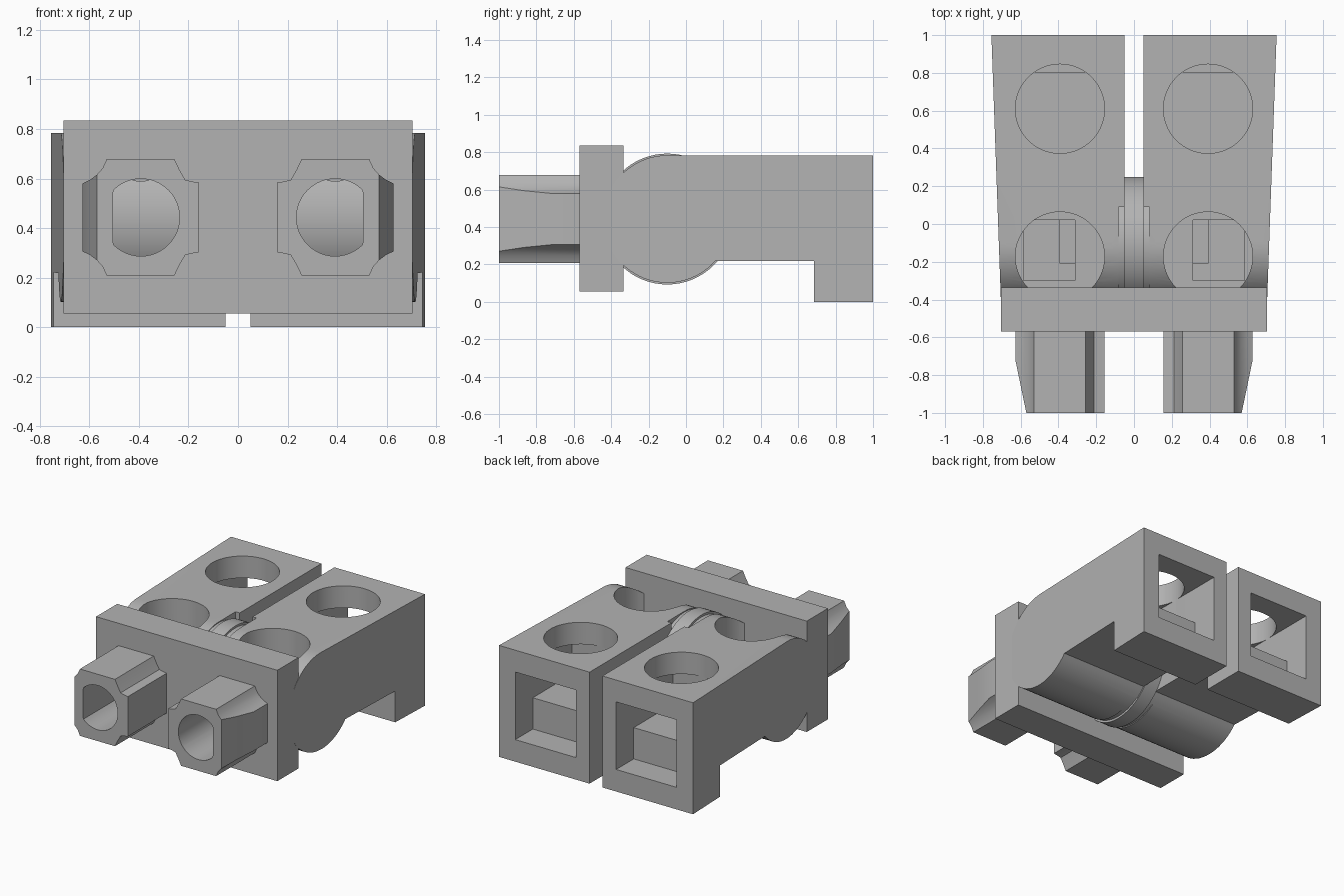
import bpy, bmesh, math

if "Cube" in bpy.data.objects:
    bpy.data.objects.remove(bpy.data.objects["Cube"], do_unlink=True)

grey = bpy.data.materials.new("plain_grey")
grey.use_nodes = True
grey.diffuse_color = (0.45, 0.45, 0.45, 1)
grey.node_tree.nodes["Principled BSDF"].inputs["Base Color"].default_value = (0.45, 0.45, 0.45, 1)


def prism(name, profile, axis, start, end, adjust=None):
    """Extrude a 2D profile along an axis; adjust may move each finished point."""
    place = {"x": lambda u, v, d: (d, u, v),
             "y": lambda u, v, d: (u, d, v),
             "z": lambda u, v, d: (u, v, d)}[axis]
    bm = bmesh.new()
    rings = [[bm.verts.new(place(u, v, d)) for u, v in profile] for d in (start, end)]
    n = len(profile)
    for ring in rings:
        bm.faces.new(ring)
    for i in range(n):
        j = (i + 1) % n
        bm.faces.new((rings[0][i], rings[0][j], rings[1][j], rings[1][i]))
    if adjust:
        for v in bm.verts:
            adjust(v)
    bmesh.ops.recalc_face_normals(bm, faces=bm.faces)
    mesh = bpy.data.meshes.new(name)
    bm.to_mesh(mesh)
    bm.free()
    mesh.materials.append(grey)
    obj = bpy.data.objects.new(name, mesh)
    bpy.context.collection.objects.link(obj)
    return obj


def arc(cu, cv, r, a0=0, a1=360, n=64):
    closed = a1 - a0 == 360
    steps = [math.radians(a0 + (a1 - a0) * i / (n if closed else n - 1)) for i in range(n)]
    return [(cu + r * math.cos(a), cv + r * math.sin(a)) for a in steps]


def rect(u0, u1, v0, v1):
    return [(u0, v0), (u1, v0), (u1, v1), (u0, v1)]


def select_only(obj):
    bpy.ops.object.select_all(action="DESELECT")
    obj.select_set(True)
    bpy.context.view_layer.objects.active = obj


def cut(obj, cutter):
    cutter.hide_render = True
    mod = obj.modifiers.new("cut", "BOOLEAN")
    mod.operation = "DIFFERENCE"
    mod.solver = "EXACT"
    mod.object = cutter
    select_only(obj)
    bpy.ops.object.modifier_apply(modifier=mod.name)
    bpy.data.objects.remove(cutter, do_unlink=True)


def span(s, a, b):
    return sorted((s * a, s * b))


AXLE_Y, AXLE_Z = -0.10, 0.443
HOLE_X = 0.392
parts = []

# Front plate
plate = prism("front_plate", rect(-0.705, 0.705, 0.055, 0.835), "y", -0.57, -0.335)
parts.append(plate)

# Side profile of one arm: round nose, flat top, rear foot
side = arc(AXLE_Y, AXLE_Z, 0.341, 90, 319, 44)
side += [(0.685, 0.22), (0.685, 0), (1, 0), (1, 0.784)]

# Upper half of the nozzle section, from the inner to the outer side
half = [(0.157, 0.14), (0.19, 0.146), (0.213, 0.152), (0.235, 0.19), (0.257, 0.235),
        (0.53, 0.235), (0.547, 0.198), (0.57, 0.172), (0.597, 0.152), (0.628, 0.137)]
section = [(x, AXLE_Z + h) for x, h in half] + [(x, AXLE_Z - h) for x, h in reversed(half)]

for s, label in ((1, "left"), (-1, "right")):
    # Arm, widening toward the back
    def taper(v):
        v.co.x = s * (0.05 if abs(v.co.x) < 0.2 else 0.705 + 0.05 * (v.co.y + 0.4) / 1.4)
    arm = prism(label + "_arm", side, "x", s * 0.05, s * 0.7, taper)
    x0, x1 = span(s, 0.157, 0.628)
    # Rear window, inner tunnel and the round hole above it
    cut(arm, prism("window", rect(x0, x1, 0.155, 0.63), "y", 0.805, 1.1))
    cut(arm, prism("tunnel", rect(x0, x1, 0.375, 0.63), "y", 0.37, 0.9))
    cut(arm, prism("rear_hole", arc(s * HOLE_X, 0.61, 0.236), "z", 0.5, 0.9))
    # Round front socket with a stepped pocket
    cut(arm, prism("front_hole", arc(s * HOLE_X, -0.172, 0.236), "z", 0.42, 0.9))
    p0, p1 = span(s, 0.312, 0.585)
    cut(arm, prism("pocket", rect(p0, p1, -0.3, 0.02), "z", 0.34, 0.6))
    q0, q1 = span(s, 0.312, 0.392)
    cut(arm, prism("deep_slot", rect(q0, q1, -0.21, 0.02), "z", 0.2, 0.5))
    # Clearance for the hinge hub
    n0, n1 = span(s, 0, 0.082)
    cut(arm, prism("hub_notch", rect(n0, n1, -0.6, 0.09), "z", -0.1, 0.9))
    parts.append(arm)

    # Nozzle with its outer side sloping in at the tip
    nozzle = prism(label + "_nozzle", [(s * x, z) for x, z in section], "y", -1, -0.56)
    wedge = [(s * 0.57, -1), (s * 0.628, -0.72), (s * 0.75, -0.72), (s * 0.75, -1.1), (s * 0.549, -1.1)]
    cut(nozzle, prism("tip_slope", wedge, "z", 0.1, 0.8))
    # Bore with a flat outer wall
    bore = [(s * min(x, 0.505), z) for x, z in arc(0.392, AXLE_Z, 0.156, n=48)]
    for target in (nozzle, plate):
        cut(target, prism("bore", bore, "y", -1.1, -0.36))
    parts.append(nozzle)

# Hinge hub between the arms
parts.append(prism("hinge_hub", arc(AXLE_Y, AXLE_Z, 0.335), "x", -0.083, 0.083))
parts.append(prism("hinge_disc", arc(AXLE_Y, AXLE_Z, 0.35), "x", -0.05, 0.05))

for obj in parts:
    select_only(obj)
    bpy.ops.object.shade_smooth_by_angle(angle=math.radians(25))
